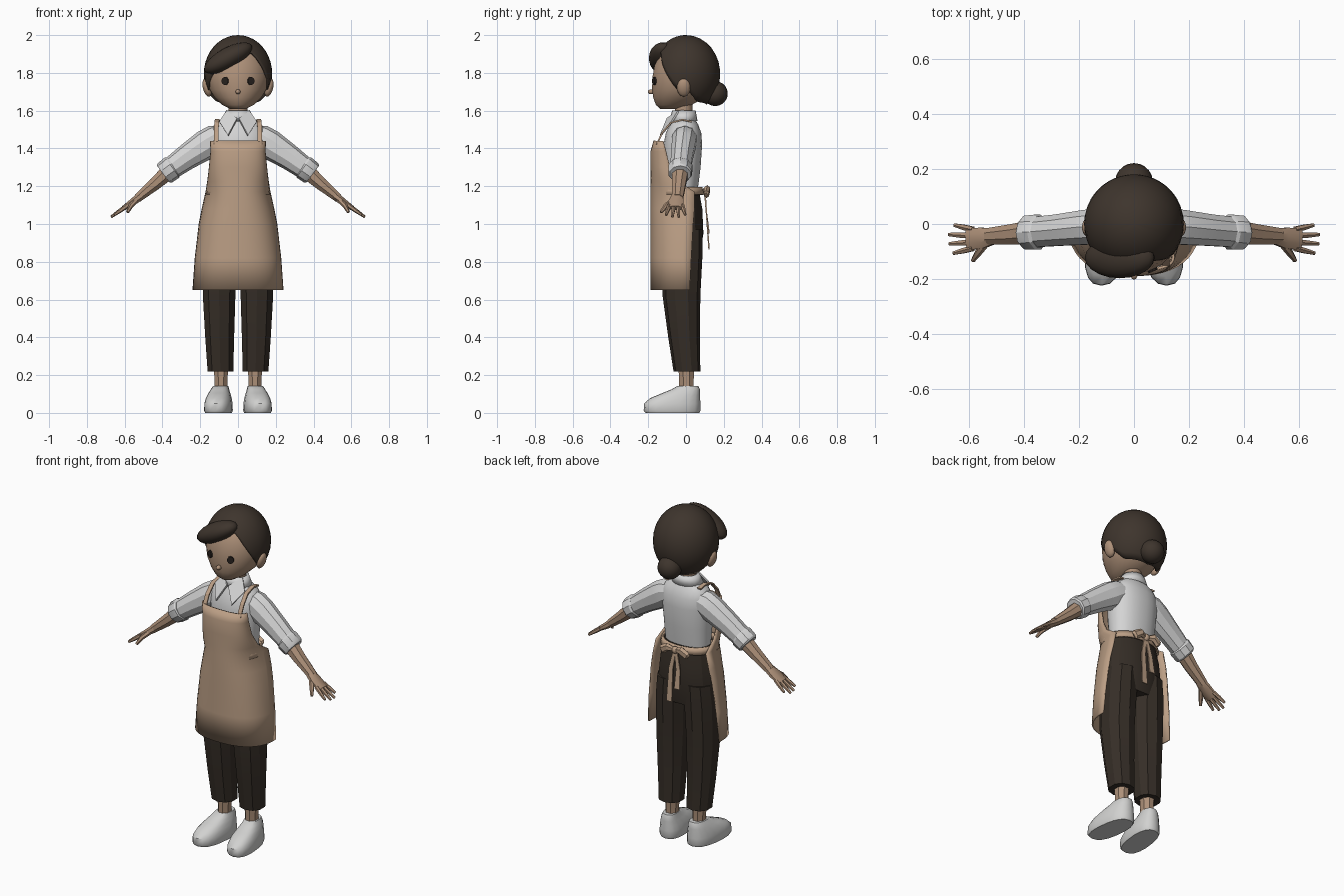
import bpy, bmesh, math
from mathutils import Vector, Matrix


def material(name, rgb):
    m = bpy.data.materials.new(name)
    m.diffuse_color = (*rgb, 1)
    return m


SKIN = material("skin", (0.42, 0.28, 0.19))
HAIR = material("dark_hair", (0.048, 0.035, 0.026))
SHIRT = material("shirt_grey", (0.66, 0.66, 0.66))
APRON = material("apron_tan", (0.50, 0.345, 0.235))
PANTS = material("dark_trousers", (0.036, 0.027, 0.02))
SHOE = material("shoe_grey", (0.64, 0.64, 0.63))
EYE = material("eye_dark", (0.02, 0.015, 0.013))


def finish(bm, name, mat, angle=40, thick=0):
    bmesh.ops.remove_doubles(bm, verts=bm.verts[:], dist=0.0005)
    bmesh.ops.recalc_face_normals(bm, faces=bm.faces[:])
    me = bpy.data.meshes.new(name)
    bm.to_mesh(me)
    bm.free()
    me.materials.append(mat)
    ob = bpy.data.objects.new(name, me)
    bpy.context.collection.objects.link(ob)
    if thick:
        mod = ob.modifiers.new("thickness", 'SOLIDIFY')
        mod.thickness = thick
        mod.offset = 0
    if angle:
        bpy.ops.object.select_all(action='DESELECT')
        ob.select_set(True)
        bpy.context.view_layer.objects.active = ob
        bpy.ops.object.shade_smooth_by_angle(angle=math.radians(angle))
    return ob


def skin_rings(name, rings, mat, closed=True, caps=True, angle=40, thick=0):
    """Bridge a list of rings of points with quads."""
    bm = bmesh.new()
    vs = [[bm.verts.new(p) for p in r] for r in rings]
    n = len(vs[0])
    for a, b in zip(vs, vs[1:]):
        for i in range(n if closed else n - 1):
            j = (i + 1) % n
            bm.faces.new((a[i], a[j], b[j], b[i]))
    if caps and closed:
        bm.faces.new(vs[0])
        bm.faces.new(vs[-1])
    return finish(bm, name, mat, angle, thick)


def power(v, e):
    return math.copysign(abs(v) ** e, v)


def loft(name, rows, mat, n=24, e=1.0, splay=0, caps=True, angle=40, thick=0):
    """Rows are (z, centre x, half width, front y, back y)."""
    rings = []
    for z, cx, w, yf, yb in rows:
        ring = []
        for i in range(n):
            t = 2 * math.pi * (i + 0.5) / n
            y = (yf + yb) / 2 + (yb - yf) / 2 * power(math.sin(t), e)
            ring.append((cx + w * power(math.cos(t), e) - splay * y, y, z))
        rings.append(ring)
    return skin_rings(name, rings, mat, caps=caps, angle=angle, thick=thick)


def tube(name, pts, mat, s=1, n=8, ref=(0, 1, 0), angle=30):
    """Points are (x, y, z, radius along ref, radius across)."""
    P = [Vector((s * p[0], p[1], p[2])) for p in pts]
    rings = []
    for k, p in enumerate(P):
        d = (P[min(k + 1, len(P) - 1)] - P[max(k - 1, 0)]).normalized()
        u = Vector(ref)
        u = (u - d * d.dot(u)).normalized()
        v = d.cross(u)
        rings.append([p + u * pts[k][3] * math.cos(t) + v * pts[k][4] * math.sin(t)
                      for t in (2 * math.pi * (i + 0.5) / n for i in range(n))])
    return skin_rings(name, rings, mat, angle=angle)


def ball(name, loc, size, mat, tilt=0, seg=20):
    bm = bmesh.new()
    bmesh.ops.create_uvsphere(bm, u_segments=seg, v_segments=seg // 2, radius=1)
    bm.transform(Matrix.Translation(loc) @ Matrix.Rotation(tilt, 4, 'Y')
                 @ Matrix.Diagonal((*size, 1)))
    return finish(bm, name, mat, 60)


# Head and face
loft("head", [(1.608, 0, .04, -.135, -.05), (1.63, 0, .083, -.16, .03),
              (1.67, 0, .125, -.175, .1), (1.71, 0, .15, -.18, .12),
              (1.77, 0, .165, -.18, .14), (1.84, 0, .162, -.168, .145),
              (1.91, 0, .13, -.13, .12), (1.965, 0, .06, -.06, .06)], SKIN, angle=60)
ball("nose", (0, -.183, 1.70), (.014, .02, .013), SKIN, seg=10)
loft("neck", [(1.50, 0, .06, -.07, .04), (1.56, 0, .052, -.06, .035),
              (1.66, 0, .05, -.06, .035)], SKIN, n=16)
for s in (1, -1):
    ball("ear", (s * .164, -.012, 1.722), (.023, .036, .05), SKIN, tilt=s * .25, seg=14)
    bm = bmesh.new()
    bmesh.ops.create_cone(bm, cap_ends=True, segments=10, radius1=1, radius2=1, depth=1)
    bm.transform(Matrix.Translation((s * .068, -.168, 1.757))
                 @ Matrix.Rotation(s * .41, 4, 'Z') @ Matrix.Rotation(math.pi / 2, 4, 'X')
                 @ Matrix.Diagonal((.019, .022, .009, 1)))
    finish(bm, "eye", EYE, 0)

# Hair cap whose lower edge follows a hairline around the head
hairline = [(-180, 1.64), (-115, 1.655), (-98, 1.70), (-84, 1.76), (-76, 1.71), (-65, 1.74),
            (-45, 1.81), (0, 1.88), (25, 1.92), (38, 1.88), (55, 1.80), (65, 1.75),
            (76, 1.71), (84, 1.76), (98, 1.70), (115, 1.655), (180, 1.64)]


def line_height(a):
    for (a0, z0), (a1, z1) in zip(hairline, hairline[1:]):
        if a0 <= a <= a1:
            return z0 + (z1 - z0) * (a - a0) / (a1 - a0)


cols = []
for i in range(49):
    a = -180 + 7.5 * i
    low = math.asin((line_height(a) - 1.80) / .2)
    col = []
    for k in range(13):
        f = math.pi / 2 + (low - math.pi / 2) * k / 12
        col.append((.176 * math.cos(f) * math.sin(math.radians(a)),
                    -.176 * math.cos(f) * math.cos(math.radians(a)),
                    1.795 + .2 * math.sin(f)))
    cols.append(col)
skin_rings("hair_cap", cols, HAIR, closed=False, angle=60, thick=.01)
ball("fringe", (-.052, -.122, 1.878), (.142, .075, .056), HAIR, tilt=-.5)
ball("hair_bun", (0, .155, 1.69), (.068, .066, .066), HAIR)

# Shirt body and collar
loft("shirt_body", [(1.16, 0, .135, -.10, .06), (1.30, 0, .143, -.12, .078),
                    (1.42, 0, .152, -.12, .086), (1.48, 0, .150, -.108, .082),
                    (1.525, 0, .128, -.088, .066), (1.56, 0, .075, -.072, .045)],
     SHIRT, e=.9)
loft("collar_band", [(1.545, 0, .088, -.085, .056), (1.60, 0, .06, -.068, .046)],
     SHIRT, n=18, caps=False, thick=.01)
for s in (1, -1):
    bm = bmesh.new()
    flap = [(.004, -.098, 1.558), (.052, -.135, 1.468), (.098, -.075, 1.54), (.06, -.04, 1.598)]
    bm.faces.new([bm.verts.new((s * x, y, z)) for x, y, z in flap])
    finish(bm, "collar_flap", SHIRT, 0, .01)

for s in (1, -1):
    # Sleeves with rolled cuffs
    tube("sleeve", [(.07, 0, 1.465, .06, .06), (.125, -.008, 1.448, .068, .077),
                    (.17, -.012, 1.42, .066, .08), (.27, -.022, 1.355, .06, .068),
                    (.365, -.03, 1.287, .057, .058)], SHIRT, s, n=10)
    tube("sleeve_cuff", [(.342, -.029, 1.303, .06, .06), (.35, -.029, 1.298, .066, .066),
                         (.388, -.031, 1.27, .064, .063), (.396, -.031, 1.264, .057, .056)],
         SHIRT, s, n=10)
    # Forearms and hands
    tube("forearm", [(.37, -.03, 1.275, .046, .045), (.44, -.038, 1.212, .04, .036),
                     (.53, -.045, 1.138, .032, .025)], SKIN, s)
    tube("palm", [(.51, -.045, 1.152, .03, .025), (.55, -.051, 1.122, .041, .021),
                  (.605, -.055, 1.084, .043, .014)], SKIN, s)
    for y0, y1, x1 in ((-.02, -.004, .652), (-.043, -.038, .672),
                       (-.066, -.072, .67), (-.088, -.106, .655)):
        z1 = 1.085 - (x1 - .59) * .58
        tube("finger", [(.585, y0, 1.098, .012, .012),
                        ((.585 + x1) / 2, (y0 + y1) / 2, (1.098 + z1) / 2, .011, .011),
                        (x1, y1, z1, .007, .007)], SKIN, s, n=6)
    tube("thumb", [(.535, -.066, 1.13, .014, .016), (.568, -.108, 1.095, .013, .013),
                   (.585, -.133, 1.062, .008, .008)], SKIN, s, n=6)
    # Trouser legs, ankles and shoes
    loft("trouser_leg", [(.22, s * .093, .071, -.066, .076), (.40, s * .097, .08, -.094, .073),
                         (.62, s * .10, .09, -.124, .076), (.85, s * .095, .094, -.13, .088),
                         (.97, s * .088, .088, -.12, .088)], PANTS, n=10, e=.9, angle=20)
    loft("ankle", [(.09, s * .09, .038, -.04, .045), (.16, s * .09, .036, -.04, .043),
                   (.25, s * .09, .042, -.043, .048)], SKIN, n=8, angle=20)
    loft("shoe", [(0, s * .096, .068, -.215, .07), (.012, s * .096, .073, -.224, .076),
                  (.05, s * .096, .072, -.222, .076), (.078, s * .096, .066, -.19, .075),
                  (.105, s * .096, .056, -.125, .074), (.125, s * .095, .047, -.075, .073),
                  (.142, s * .093, .040, -.047, .066)], SHOE, n=18, e=.8, splay=s * .1)
    # Apron shoulder straps
    tube("apron_strap", [(.116, -.155, 1.42, .017, .006), (.116, -.125, 1.485, .017, .006),
                         (.113, -.082, 1.535, .017, .006), (.11, -.02, 1.552, .017, .006),
                         (.108, .03, 1.542, .017, .006)], APRON, s, n=4, ref=(1, 0, 0), angle=0)
    # Bow loops and tails
    tube("bow_loop", [(0, .10, 1.172, .010, .010), (.045, .112, 1.182, .018, .024),
                      (.082, .108, 1.158, .015, .026), (.09, .106, 1.152, .005, .016)],
         APRON, s, n=6)
    end = .865 if s > 0 else .95
    tube("bow_tail", [(.004, .10, 1.17, .006, .012), (.024, .108, 1.06, .005, .019),
                      (.026, .122, end, .005, .025)], APRON, s, n=4, angle=0)

loft("trouser_hips", [(.84, 0, .165, -.10, .075), (.95, 0, .178, -.122, .094),
                      (1.08, 0, .163, -.112, .088), (1.19, 0, .142, -.10, .068)],
     PANTS, n=16, e=.9, angle=25)

# Apron sheet, open at the back
rows = []
for z, w, yf, ye in ((1.44, .143, -.167, -.12), (1.385, .141, -.183, -.105),
                     (1.30, .149, -.183, -.085), (1.225, .158, -.182, -.04),
                     (1.17, .167, -.183, .045), (1.08, .187, -.184, .045), (1.0, .203, -.184, .038),
                     (.82, .224, -.184, .028), (.65, .236, -.184, .02)):
    row = []
    for i in range(25):
        t = math.radians(-90 + 7.5 * i)
        row.append((w * power(math.sin(t), .85), ye + (yf - ye) * abs(math.cos(t)) ** .75, z))
    rows.append(row)
skin_rings("apron", rows, APRON, closed=False, angle=35, thick=.01)
loft("apron_waist_tie", [(1.155, 0, .164, -.165, .092), (1.195, 0, .156, -.165, .082)],
     APRON, n=24, e=.9, caps=False, thick=.01)
ball("bow_knot", (0, .103, 1.172), (.02, .018, .022), APRON, seg=10)
